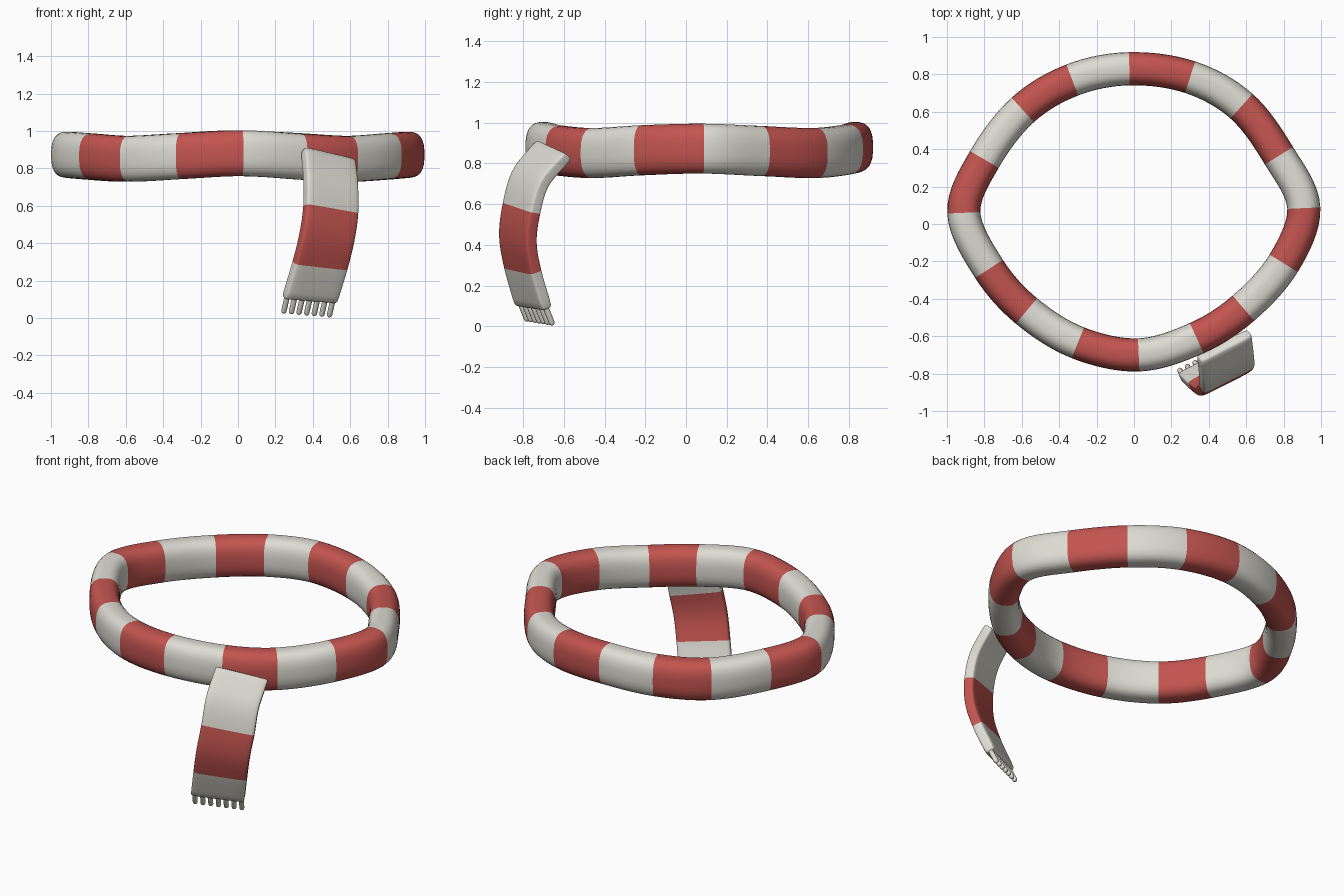
import bpy, bmesh, math
from mathutils import Vector

if "Cube" in bpy.data.objects:
    bpy.data.objects.remove(bpy.data.objects["Cube"])


def material(name, rgb):
    m = bpy.data.materials.new(name)
    m.diffuse_color = (*rgb, 1)
    m.use_nodes = True
    m.node_tree.nodes["Principled BSDF"].inputs["Base Color"].default_value = m.diffuse_color
    return m


RED = material("brick red wool", (0.55, 0.09, 0.08))
WHITE = material("cream wool", (0.73, 0.72, 0.65))


def catmull(p0, p1, p2, p3, t):
    return 0.5 * (2 * p1 + (p2 - p0) * t + (2 * p0 - 5 * p1 + 4 * p2 - p3) * t * t
                  + (3 * p1 - p0 - 3 * p2 + p3) * t ** 3)


def section(a, b, power, n):
    """Superellipse outline with half sizes a and b."""
    pts = []
    for i in range(n):
        t = 2 * math.pi * (i + 0.5) / n
        c, s = math.cos(t), math.sin(t)
        pts.append((a * math.copysign(abs(c) ** (2 / power), c),
                    b * math.copysign(abs(s) ** (2 / power), s)))
    return pts


def skin(name, rings, mats, closed):
    """Bridge vertex rings; mats[i] is the material of band i."""
    bm = bmesh.new()
    vs = [[bm.verts.new(p) for p in r] for r in rings]
    n, m = len(rings), len(rings[0])
    for i in range(n if closed else n - 1):
        a, b = vs[i], vs[(i + 1) % n]
        for j in range(m):
            k = (j + 1) % m
            bm.faces.new((a[j], a[k], b[k], b[j])).material_index = mats[i]
    if not closed:
        bm.faces.new(vs[0]).material_index = mats[0]
        bm.faces.new(vs[-1]).material_index = mats[-1]
    bmesh.ops.recalc_face_normals(bm, faces=bm.faces)
    mesh = bpy.data.meshes.new(name)
    bm.to_mesh(mesh)
    bm.free()
    obj = bpy.data.objects.new(name, mesh)
    bpy.context.collection.objects.link(obj)
    mesh.materials.append(WHITE)
    mesh.materials.append(RED)
    bpy.ops.object.select_all(action='DESELECT')
    bpy.context.view_layer.objects.active = obj
    obj.select_set(True)
    bpy.ops.object.shade_smooth_by_angle(angle=math.radians(50))
    return obj


# Neck loop: one control point per stripe boundary, gently waved in height
bounds = [(0.30, 0.785), (0.575, 0.63), (0.775, 0.365), (0.908, 0.085),
          (0.80, -0.21), (0.585, -0.45), (0.335, -0.61), (0.025, -0.70),
          (-0.30, -0.635), (-0.575, -0.465), (-0.775, -0.24), (-0.91, 0.06),
          (-0.80, 0.345), (-0.595, 0.61), (-0.33, 0.77), (-0.025, 0.83)]
ctrl = []
for x, y in bounds:
    ang = math.atan2(y - 0.04, x)
    z = 0.864 + 0.013 * math.cos(4 * ang) - 0.004 * math.cos(2 * ang)
    ctrl.append(Vector((x, y, z)))
N, STEPS = len(ctrl), 8
path = [catmull(*[ctrl[(i + k) % N] for k in (-1, 0, 1, 2)], s / STEPS)
        for i in range(N) for s in range(STEPS)]
outline = section(0.089, 0.123, 2.7, 28)
up = Vector((0, 0, 1))
rings = []
for i, p in enumerate(path):
    tan = path[(i + 1) % len(path)] - path[i - 1]
    side = tan.cross(up).normalized()
    rings.append([p + side * u + up * v for u, v in outline])
skin("neck_loop", rings, [(i // STEPS) % 2 for i in range(len(path))], True)

# Hanging tail: flat strip with rounded ends, curving down and back
tail = [Vector(p) for p in ((0.483, -0.655, 0.86), (0.495, -0.762, 0.73),
                            (0.496, -0.808, 0.58), (0.475, -0.826, 0.43),
                            (0.438, -0.802, 0.28), (0.385, -0.752, 0.105))]
ext = [2 * tail[0] - tail[1]] + tail + [2 * tail[-1] - tail[-2]]
TS = 6
tpath = [catmull(*ext[i:i + 4], s / TS) for i in range(5) for s in range(TS)] + [tail[-1]]
w_top, w_end = Vector((0.262, 0.135, -0.062)), Vector((0.268, 0.135, -0.022))
strip = section(0.52, 0.034, 7, 44)
rings, mats = [], []


def tail_ring(i, shift, grow):
    p = tpath[i]
    tan = (tpath[min(i + 1, len(tpath) - 1)] - tpath[max(i - 1, 0)]).normalized()
    w = w_top.lerp(w_end, i / (len(tpath) - 1))
    nrm = tan.cross(w).normalized()
    return [p + tan * shift + w * (u * (0.92 + 0.08 * grow)) + nrm * v * grow
            for u, v in strip]


last = len(tpath) - 1
for shift, grow in ((-0.012, 0.45), (-0.009, 0.75), (-0.002, 0.93)):
    rings.append(tail_ring(0, shift, grow))
    mats.append(0)
for i in range(1, last):
    rings.append(tail_ring(i, 0, 1))
    mats.append(1 if 2 * TS <= i < 4 * TS else 0)
for shift, grow in ((-0.002, 0.93), (0.006, 0.75), (0.01, 0.45)):
    rings.append(tail_ring(last, shift, grow))
    mats.append(0)
skin("hanging_tail", rings, mats, False)

# Fringe: seven round-tipped tassels along the tail's lower edge
axis = Vector((-0.02, 0.035, -0.088))
d = axis.normalized()
e1 = d.cross(Vector((1, 0, 0))).normalized()
e2 = d.cross(e1)
R = 0.0145
profile = [(-0.01, R), (0.085, R)] + [
    (0.085 + R * math.sin(a), R * math.cos(a)) for a in (0.4, 0.8, 1.2, 1.45)]
for k in range(7):
    base = tail[-1] + w_end * ((k - 3) / 3 * 0.455)
    rings = [[base + d * h + (e1 * math.cos(t) + e2 * math.sin(t)) * r
              for t in (2 * math.pi * j / 12 for j in range(12))] for h, r in profile]
    skin("fringe_tassel_%d" % (k + 1), rings, [0] * len(rings), False)
